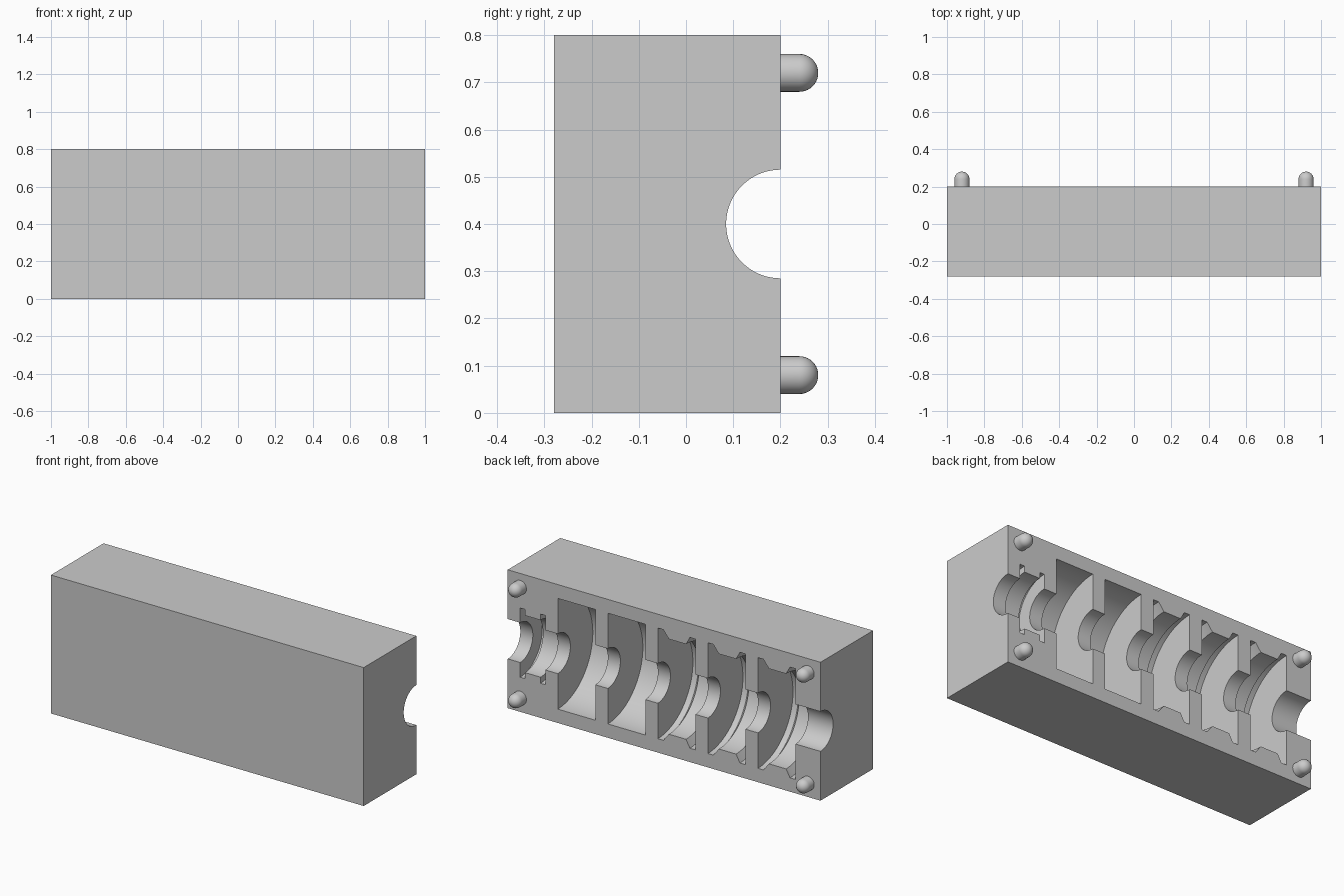
import bpy, bmesh, math
from mathutils import Matrix, Vector

cube = bpy.data.objects.get("Cube")
if cube:
    bpy.data.objects.remove(cube, do_unlink=True)

# One flat colour
grey = bpy.data.materials.new("mid grey")
grey.use_nodes = True
colour = (0.6, 0.6, 0.6, 1)
grey.diffuse_color = colour
grey.node_tree.nodes["Principled BSDF"].inputs["Base Color"].default_value = colour

FACE_Y, AXIS_Z = 0.2, 0.4
HEIGHT = 0.8
BORE, RIM, WAIST = 0.115, 0.32, 0.275


def add_object(name, bm):
    bmesh.ops.recalc_face_normals(bm, faces=bm.faces)
    mesh = bpy.data.meshes.new(name)
    bm.to_mesh(mesh)
    bm.free()
    mesh.materials.append(grey)
    obj = bpy.data.objects.new(name, mesh)
    bpy.context.collection.objects.link(obj)
    return obj


def lathe(name, points, axis, centre, steps):
    """Revolve (along, radius) points about an axis through centre."""
    bm = bmesh.new()
    along = Vector(axis)
    out = Vector((0, 0, 1))
    verts = [bm.verts.new(Vector(centre) + along * a + out * r) for a, r in points]
    edges = [bm.edges.new(pair) for pair in zip(verts, verts[1:])]
    bmesh.ops.spin(bm, geom=verts + edges, cent=centre, axis=along,
                   angle=math.tau, steps=steps, use_duplicate=False)
    bmesh.ops.remove_doubles(bm, verts=bm.verts, dist=1e-5)
    return add_object(name, bm)


def smooth(obj):
    bpy.ops.object.select_all(action="DESELECT")
    obj.select_set(True)
    bpy.context.view_layer.objects.active = obj
    bpy.ops.object.shade_smooth_by_angle(angle=math.radians(30))


# Cavity profile: a bore with one small roller, two plain discs, three grooved discs
def chamber(start, shape):
    first, last = shape[0][0], shape[-1][0]
    return ([(start - first, BORE)] + [(start - d, r) for d, r in shape]
            + [(start - last, BORE)])


small_roller = [(0, 0.2), (0.03, 0.2), (0.03, 0.165),
                (0.13, 0.165), (0.13, 0.2), (0.16, 0.2)]
plain_disc = [(0, RIM), (0.24, RIM)]
grooved_disc = [(0, RIM), (0.035, RIM), (0.07, WAIST),
                (0.18, WAIST), (0.205, RIM), (0.24, RIM)]

profile = [(1.1, 0), (1.1, BORE)] + chamber(0.92, small_roller)
for i in range(5):
    profile += chamber(0.68 - 0.32 * i, plain_disc if i < 2 else grooved_disc)
profile += [(-1.1, BORE), (-1.1, 0)]
cutter = lathe("cavity_cutter", profile, (1, 0, 0), (0, FACE_Y, AXIS_Z), 96)
cutter.hide_render = True

# Block with the half-round cavity cut into its back face
bm = bmesh.new()
bmesh.ops.create_cube(bm, size=1, matrix=Matrix.Translation((0, -0.04, AXIS_Z))
                      @ Matrix.Diagonal((2, 0.48, HEIGHT, 1)))
block = add_object("mould_block", bm)
cut = block.modifiers.new("cavity", "BOOLEAN")
cut.operation = "DIFFERENCE"
cut.solver = "EXACT"
cut.object = cutter
bpy.context.view_layer.objects.active = block
bpy.ops.object.modifier_apply(modifier=cut.name)
bpy.data.objects.remove(cutter, do_unlink=True)
smooth(block)

# Round-ended locating pegs at the four corners
PEG = 0.04
dome = [(PEG + PEG * math.sin(a), PEG * math.cos(a))
        for a in (math.pi / 2 * k / 10 for k in range(11))]
for side, x in (("left", 0.92), ("right", -0.92)):
    for level, z in (("lower", 0.08), ("upper", HEIGHT - 0.08)):
        peg = lathe(f"{level}_{side}_peg", [(-0.01, 0), (-0.01, PEG)] + dome,
                    (0, 1, 0), (x, FACE_Y, z), 32)
        smooth(peg)
